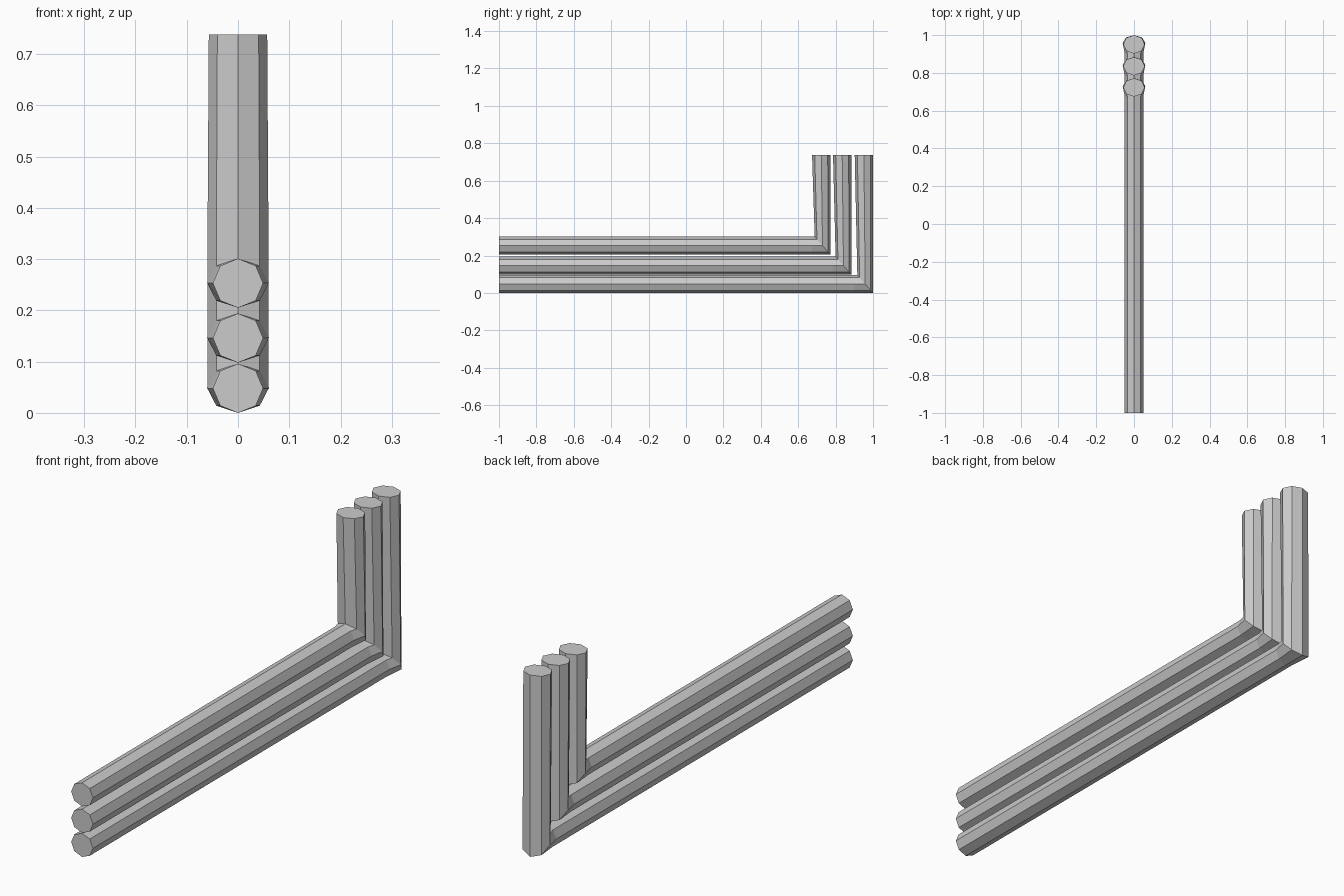
import bpy, bmesh, math

if "Cube" in bpy.data.objects:
    bpy.data.objects.remove(bpy.data.objects["Cube"])

SIDES = 8
START_Y, TOP_Z = -1.0, 0.738


def ring(bm, rx, inner, outer):
    """Eight-sided ring spanning inner->outer points (y, z) with x half width rx."""
    verts = []
    for i in range(SIDES):
        a = 2 * math.pi * i / SIDES
        t = (1 - math.cos(a)) / 2
        y = inner[0] + (outer[0] - inner[0]) * t
        z = inner[1] + (outer[1] - inner[1]) * t
        verts.append(bm.verts.new((rx * math.sin(a), y, z)))
    return verts


def bent_pipe(name, back_y, low_z):
    bm = bmesh.new()
    high_z = low_z + 0.096
    front_y = back_y - 0.098
    rings = [
        ring(bm, 0.049, (START_Y, high_z), (START_Y, low_z)),      # open run start
        ring(bm, 0.049, (front_y, high_z), (front_y, low_z)),      # before the elbow
        ring(bm, 0.060, (back_y - 0.084, high_z), (back_y, low_z)),  # mitred elbow
        ring(bm, 0.057, (front_y, TOP_Z), (back_y, TOP_Z)),        # upright top
    ]
    for a, b in zip(rings, rings[1:]):
        for i in range(SIDES):
            j = (i + 1) % SIDES
            bm.faces.new((a[i], a[j], b[j], b[i]))
    bm.faces.new(rings[0])
    bm.faces.new(rings[-1])
    bmesh.ops.recalc_face_normals(bm, faces=bm.faces)
    mesh = bpy.data.meshes.new(name)
    bm.to_mesh(mesh)
    bm.free()
    bpy.context.collection.objects.link(bpy.data.objects.new(name, mesh))


# three nested elbow pipes
bent_pipe("outer_pipe", 1.0, 0.0)
bent_pipe("middle_pipe", 0.884, 0.098)
bent_pipe("inner_pipe", 0.772, 0.205)
